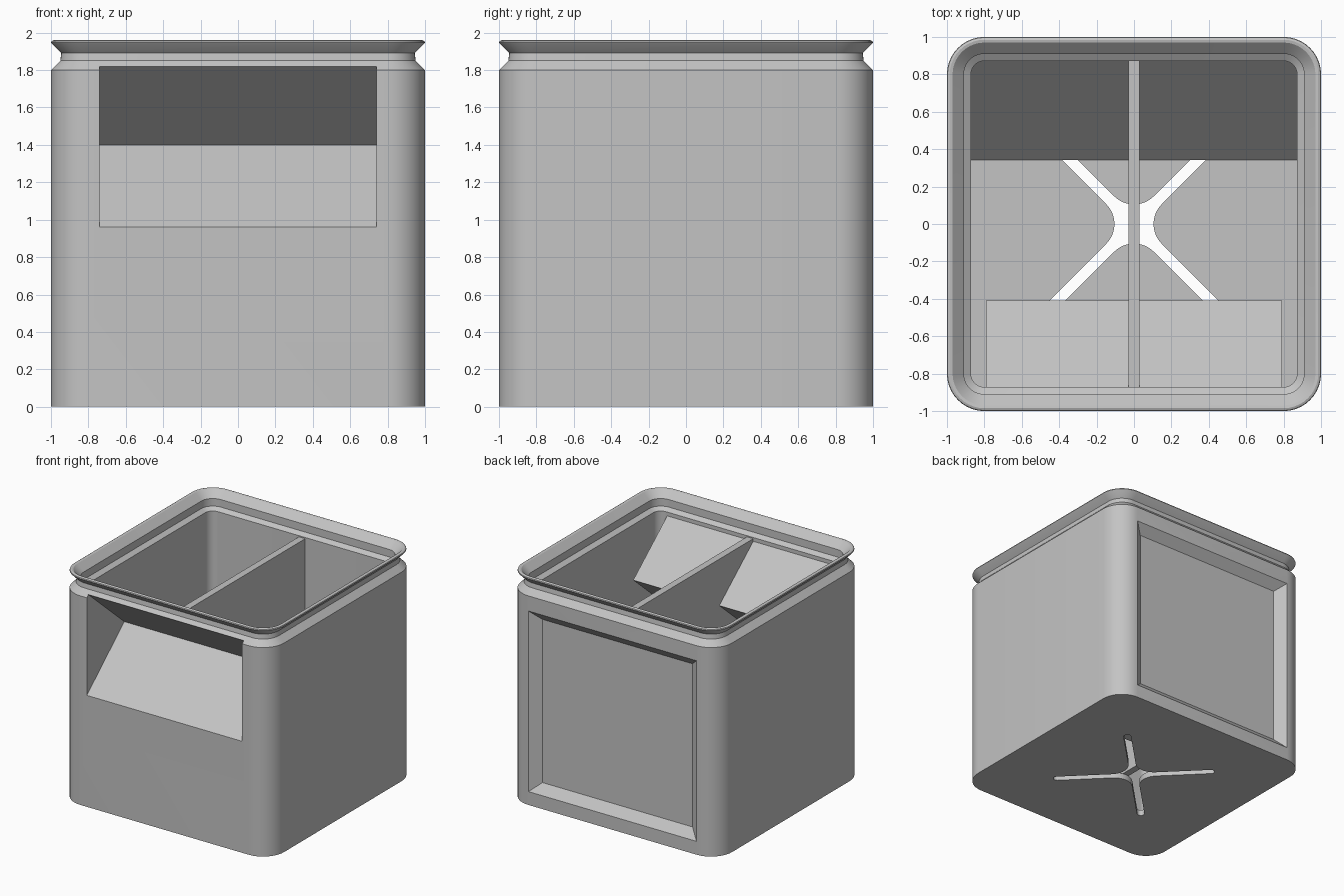
import bpy, bmesh
from math import cos, sin, radians
from mathutils import Vector

cube = bpy.data.objects.get("Cube")
if cube:
    bpy.data.objects.remove(cube, do_unlink=True)

grey = bpy.data.materials.new("light_grey_plastic")
grey.use_nodes = True
COLOUR = (0.55, 0.55, 0.55, 1)
grey.diffuse_color = COLOUR
grey.node_tree.nodes["Principled BSDF"].inputs["Base Color"].default_value = COLOUR


def loft(name, rings):
    """Closed solid through a list of equal-length point rings."""
    bm = bmesh.new()
    loops = [[bm.verts.new(p) for p in ring] for ring in rings]
    count = len(loops[0])
    for low, high in zip(loops, loops[1:]):
        for i in range(count):
            j = (i + 1) % count
            bm.faces.new((low[i], low[j], high[j], high[i]))
    bm.faces.new(loops[0][::-1])
    bm.faces.new(loops[-1])
    bmesh.ops.recalc_face_normals(bm, faces=bm.faces)
    mesh = bpy.data.meshes.new(name)
    bm.to_mesh(mesh)
    bm.free()
    mesh.materials.append(grey)
    obj = bpy.data.objects.new(name, mesh)
    bpy.context.collection.objects.link(obj)
    return obj


def prism_x(name, half, section):
    """Extrude a (y, z) section across x."""
    return loft(name, [[(x, y, z) for y, z in section] for x in (-half, half)])


def rounded_square(half, z, steps=10):
    """Ring with corners concentric to the outer corner."""
    c = 0.8
    r = half - c
    ring = []
    for k, (sx, sy) in enumerate([(1, 1), (-1, 1), (-1, -1), (1, -1)]):
        for i in range(steps + 1):
            a = radians(90 * (k + i / steps))
            ring.append((sx * c + r * cos(a), sy * c + r * sin(a), z))
    return ring


def rectangle(hx, z0, z1, y):
    return [(-hx, y, z0), (hx, y, z0), (hx, y, z1), (-hx, y, z1)]


def cut(obj, cutter):
    mod = obj.modifiers.new("cut", "BOOLEAN")
    mod.operation = "DIFFERENCE"
    mod.solver = "EXACT"
    mod.object = cutter
    bpy.context.view_layer.objects.active = obj
    bpy.ops.object.modifier_apply(modifier=mod.name)


FLOOR = 0.05

# Bin shell: outside, neck, flared lip, stacking ledge, inside, floor
profile = [(1, 0), (1, 1.8), (0.95, 1.85), (0.945, 1.89), (0.995, 1.94),
           (1, 1.947), (0.997, 1.955), (0.985, 1.96), (0.97, 1.957),
           (0.91, 1.9), (0.91, 1.835), (0.872, 1.81), (0.872, FLOOR)]
shell = loft("bin_shell", [rounded_square(h, z) for h, z in profile])

# Hood inside the front wall, behind the access pocket
hood = prism_x("pocket_hood", 0.79, [(-0.9, 1.8), (-0.41, 1.4), (-0.9, 0.98)])

# Centre divider and rear floor ramp
divider = prism_x("divider", 0.03, [(-0.9, FLOOR), (0.9, FLOOR), (0.9, 1.8), (-0.9, 1.8)])
ramp = prism_x("floor_ramp", 0.89, [(0.342, FLOOR), (0.89, FLOOR), (0.89, 0.645)])

# Cutter for the V-shaped front pocket
pocket = prism_x("pocket_cutter", 0.74, [(-1.1, 0.96), (-1, 0.96), (-0.49, 1.4),
                                         (-0.98, 1.82), (-1.1, 1.82)])

# Cutter for the bevelled back panel
recess = loft("recess_cutter", [rectangle(0.8, 0.115, 1.67, 1.1),
                                rectangle(0.8, 0.115, 1.67, 1),
                                rectangle(0.715, 0.19, 1.595, 0.932)])

# Cutter for the cross-shaped drain slot with filleted centre
outline = []
ARM, FILLET = 0.03, 0.15
for k in range(4):
    base = 90 * k
    centre = (ARM + FILLET) * 2 ** 0.5
    for i in range(13):
        a = radians(base + 225 - 90 * i / 12)
        outline.append((centre * cos(radians(base)) + FILLET * cos(a),
                        centre * sin(radians(base)) + FILLET * sin(a)))
    tip = radians(base + 45)
    for i in range(9):
        a = tip + radians(-90 + 180 * i / 8)
        outline.append((0.635 * cos(tip) + ARM * cos(a), 0.635 * sin(tip) + ARM * sin(a)))
slot = loft("slot_cutter", [[(x, y, z) for x, y in outline] for z in (-0.1, 0.2)])

for part in (shell, hood, divider):
    cut(part, pocket)
cut(shell, recess)
cut(shell, slot)
for cutter in (pocket, recess, slot):
    bpy.data.objects.remove(cutter, do_unlink=True)

# Smooth rounded corners, crisp edges elsewhere
bpy.ops.object.select_all(action="DESELECT")
for part in (shell, hood, divider, ramp):
    part.select_set(True)
bpy.context.view_layer.objects.active = shell
bpy.ops.object.shade_smooth_by_angle(angle=radians(30))
